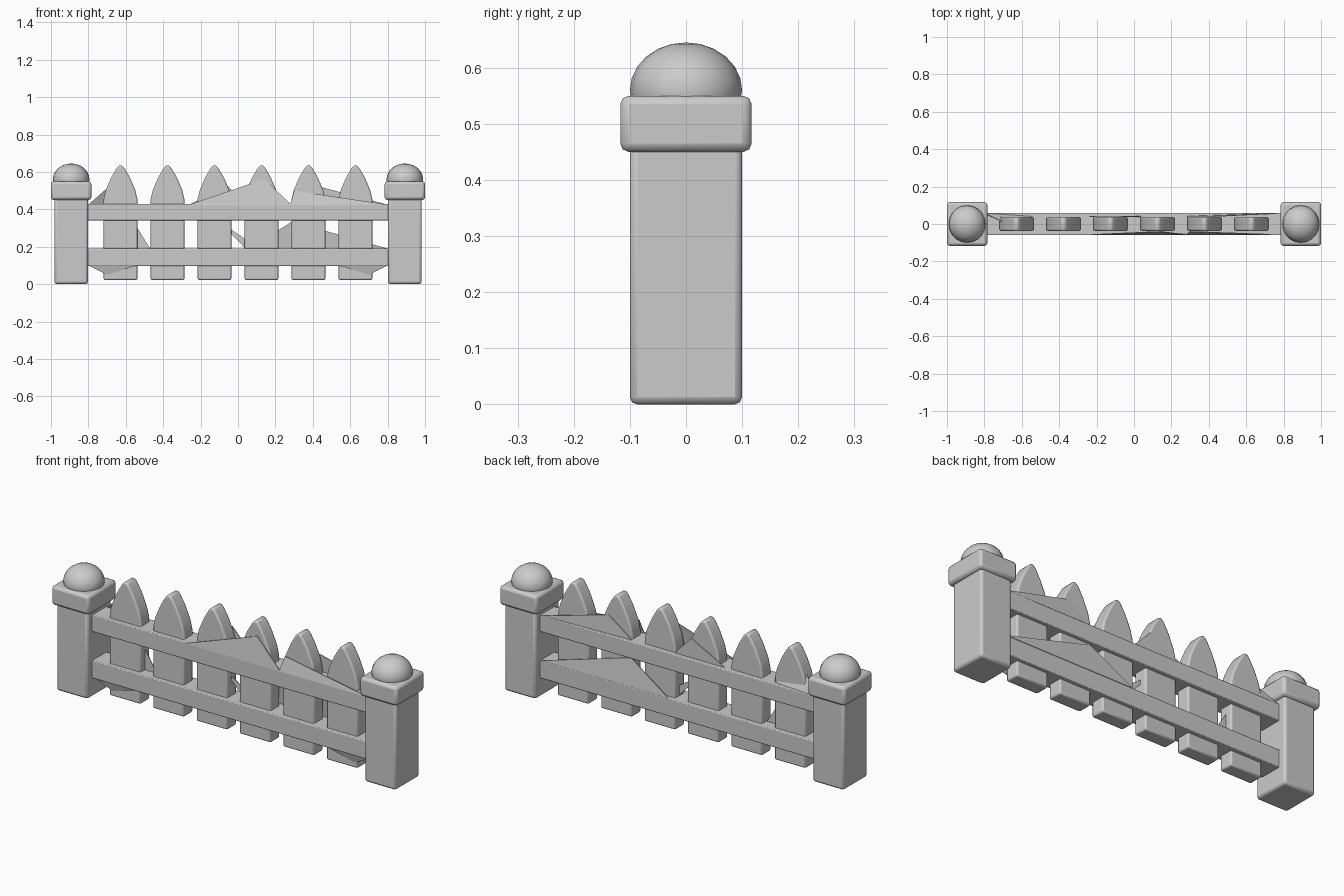
import bpy, bmesh, math
from mathutils import Vector

if "Cube" in bpy.data.objects:
    bpy.data.objects.remove(bpy.data.objects["Cube"])

grey = bpy.data.materials.new("light_grey")
grey.diffuse_color = (0.6, 0.6, 0.6, 1)
grey.use_nodes = True
grey.node_tree.nodes["Principled BSDF"].inputs["Base Color"].default_value = grey.diffuse_color


def finish(name, bm, bevel=0.0, segments=2):
    """Turn a bmesh into a named, shaded object with rounded edges."""
    bmesh.ops.recalc_face_normals(bm, faces=bm.faces)
    mesh = bpy.data.meshes.new(name)
    bm.to_mesh(mesh)
    bm.free()
    mesh.materials.append(grey)
    ob = bpy.data.objects.new(name, mesh)
    bpy.context.collection.objects.link(ob)
    if bevel:
        mod = ob.modifiers.new("rounded_edges", 'BEVEL')
        mod.width, mod.segments = bevel, segments
        mod.limit_method, mod.angle_limit = 'ANGLE', math.radians(35)
    bpy.context.view_layer.objects.active = ob
    ob.select_set(True)
    bpy.ops.object.shade_smooth_by_angle(angle=math.radians(35))
    ob.select_set(False)
    return ob


def box(name, x, y, z, bevel):
    """Box from (min, max) pairs on each axis."""
    bm = bmesh.new()
    bmesh.ops.create_cube(bm, size=1)
    for v in bm.verts:
        v.co = Vector([(a + b) / 2 + c * (b - a) for c, (a, b) in zip(v.co, (x, y, z))])
    return finish(name, bm, bevel)


def extrude_outline(name, points, depth, bevel=0.0):
    """Extrude a closed outline of 3D points along y, centred on the outline."""
    bm = bmesh.new()
    front = [bm.verts.new((x, y - depth / 2, z)) for x, y, z in points]
    back = [bm.verts.new((x, y + depth / 2, z)) for x, y, z in points]
    bm.faces.new(front)
    bm.faces.new(back[::-1])
    n = len(points)
    for i in range(n):
        j = (i + 1) % n
        bm.faces.new((front[i], back[i], back[j], front[j]))
    return finish(name, bm, bevel)


# End posts with square cap and domed finial
for side, label in ((-1, "left"), (1, "right")):
    cx = side * 0.892
    box(label + "_post", (cx - 0.09, cx + 0.09), (-0.1, 0.1), (0, 0.47), 0.013)
    box(label + "_post_cap", (cx - 0.108, cx + 0.108), (-0.117, 0.117), (0.45, 0.55), 0.015)
    bm = bmesh.new()
    bmesh.ops.create_uvsphere(bm, u_segments=20, v_segments=12, radius=1)
    for v in bm.verts:
        v.co = Vector((cx + v.co.x * 0.098, v.co.y * 0.1, 0.56 + v.co.z * 0.085))
    finish(label + "_finial", bm)

# Horizontal rails
box("lower_rail", (-0.81, 0.81), (-0.06, 0.06), (0.097, 0.19), 0.004)
box("upper_rail", (-0.81, 0.81), (-0.06, 0.06), (0.34, 0.428), 0.004)

# Pointed pickets
half = [(0.09, 0.022), (0.09, 0.455), (0.078, 0.505), (0.05, 0.57), (0.022, 0.618), (0.008, 0.635)]
for i in range(6):
    cx = -0.628 + i * 0.2512
    outline = [(cx + x, 0, z) for x, z in half] + [(cx - x, 0, z) for x, z in reversed(half)]
    extrude_outline("picket_%d" % (i + 1), outline, 0.076, 0.012)

# Thin slanting splinters caught between rails and pickets
splinters = [
    ((-0.26, -0.058, 0.425), (0.14, -0.04, 0.562), (0.285, -0.058, 0.425)),
    ((0.30, -0.04, 0.50), (0.80, -0.058, 0.425), (0.28, -0.058, 0.425)),
    ((0.80, 0.058, 0.425), (0.42, 0.04, 0.525), (0.28, 0.04, 0.425)),
    ((0.80, 0.058, 0.19), (0.29, 0.04, 0.335), (0.06, 0.058, 0.19)),
    ((-0.80, 0.058, 0.425), (-0.68, 0.0, 0.53), (-0.54, 0.04, 0.425)),
    ((-0.56, 0.0, 0.335), (-0.47, 0.0, 0.19), (-0.56, 0.0, 0.19)),
    ((-0.10, 0.0, 0.335), (0.04, 0.0, 0.19), (0.04, 0.0, 0.24)),
    ((-0.26, 0.04, 0.425), (-0.06, 0.04, 0.53), (0.04, 0.04, 0.425)),
    ((-0.80, -0.05, 0.10), (-0.70, -0.036, 0.05), (-0.54, -0.05, 0.10)),
    ((0.80, -0.05, 0.10), (0.70, -0.036, 0.05), (0.54, -0.05, 0.10)),
]
for i, tri in enumerate(splinters):
    extrude_outline("splinter_%d" % (i + 1), tri, 0.004)
